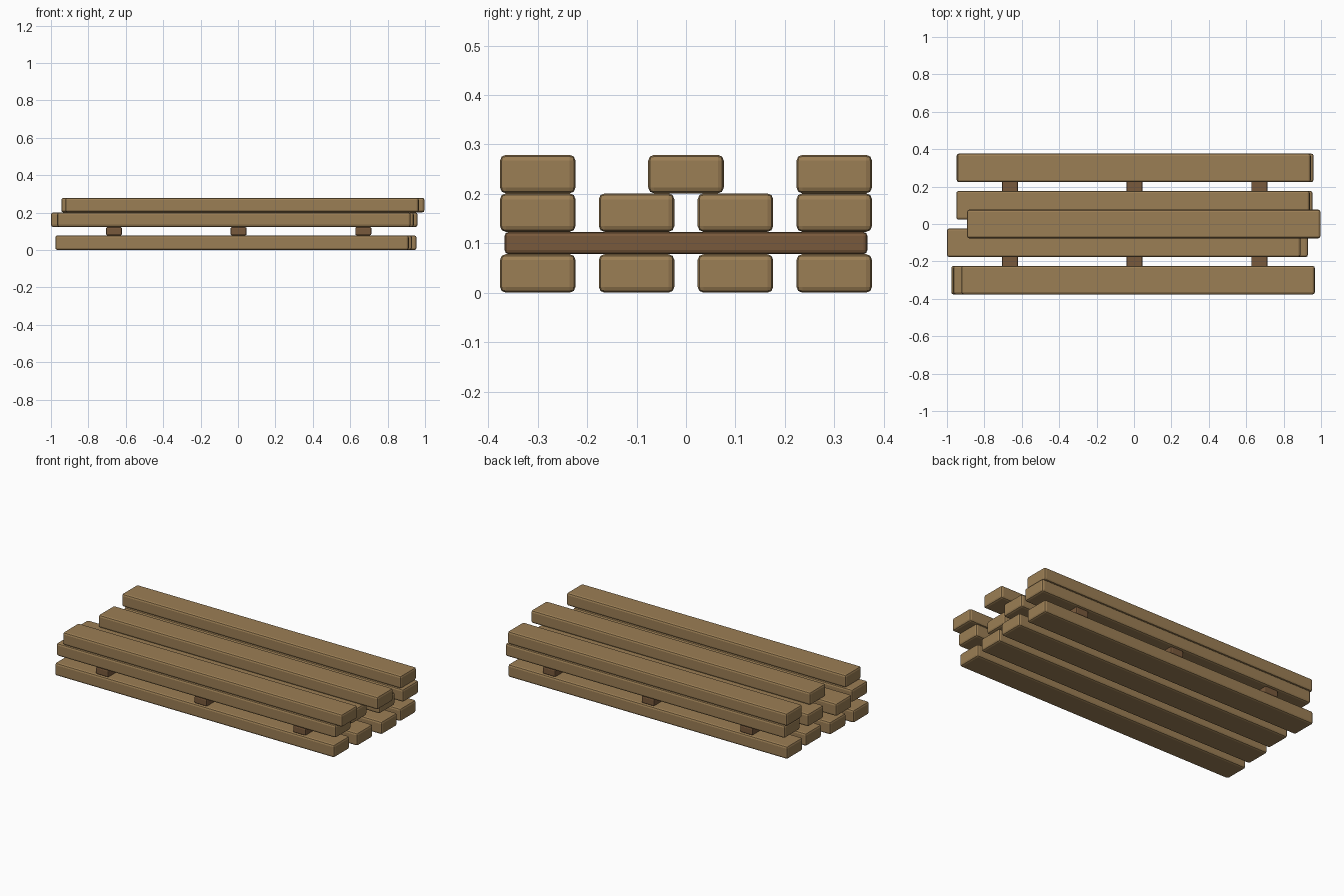
import bpy

if "Cube" in bpy.data.objects:
    bpy.data.objects.remove(bpy.data.objects["Cube"])

def material(name, color):
    m = bpy.data.materials.new(name)
    m.diffuse_color = color
    m.use_nodes = True
    m.node_tree.nodes["Principled BSDF"].inputs["Base Color"].default_value = m.diffuse_color
    return m

BEAM = material("sawn_timber", (0.33, 0.21, 0.09, 1))
STICKER = material("dark_timber", (0.19, 0.10, 0.045, 1))

def plank(name, lo, hi, mat, bevel):
    """Box between two corners with softened edges."""
    bpy.ops.mesh.primitive_cube_add(
        size=1, location=[(a + b) / 2 for a, b in zip(lo, hi)])
    ob = bpy.context.object
    ob.name = name
    ob.scale = [b - a for a, b in zip(lo, hi)]
    bpy.ops.object.transform_apply(location=False, rotation=False, scale=True)
    ob.data.materials.append(mat)
    mod = ob.modifiers.new("soft_edges", 'BEVEL')
    mod.width = bevel
    mod.segments = 2
    return ob

W, H, L, GAP = 0.153, 0.078, 1.89, 0.045

# Beam layers: base height, then (centre y, left end x) for each beam
layers = {
    "bottom": (0.0, [(-0.3, -0.977), (-0.1, -0.96), (0.1, -0.935), (0.3, -0.948)]),
    "middle": (H + GAP, [(-0.3, -0.967), (-0.1, -1.0), (0.1, -0.95), (0.3, -0.93)]),
    "top": (2 * H + GAP, [(-0.3, -0.923), (0.0, -0.893), (0.3, -0.945)]),
}
for layer, (z, beams) in layers.items():
    for i, (y, x) in enumerate(beams):
        right = min(x + L, 1.0)
        plank(f"{layer}_beam_{i + 1}", (x, y - W / 2, z),
              (right, y + W / 2, z + H), BEAM, 0.012)

# Cross spacers between the bottom and middle layers
for i, x in enumerate((-0.663, 0.003, 0.67)):
    plank(f"spacer_{i + 1}", (x - 0.043, -0.367, H),
          (x + 0.043, 0.367, H + GAP), STICKER, 0.008)
